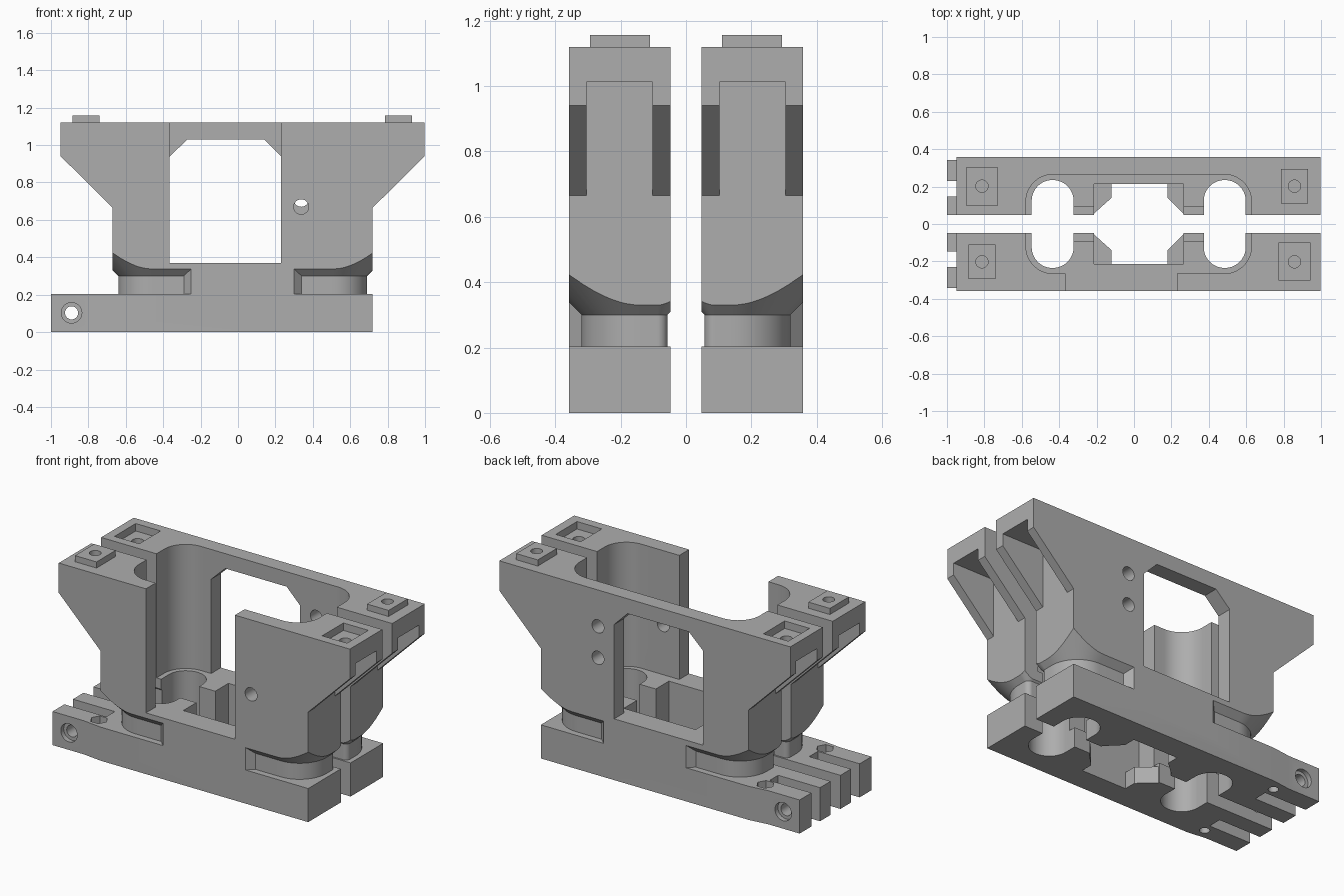
import bpy, bmesh, math

cube = bpy.data.objects.get("Cube")
if cube:
    bpy.data.objects.remove(cube, do_unlink=True)

grey = bpy.data.materials.new("plain grey")
grey.use_nodes = True
COLOUR = (0.42, 0.42, 0.42, 1)
grey.diffuse_color = COLOUR
grey.node_tree.nodes["Principled BSDF"].inputs["Base Color"].default_value = COLOUR

MID = 0.025               # x of the symmetry plane of the body
INNER, OUTER = 0.047, 0.358


def loft(name, rings):
    """Closed solid through rings that share one point count."""
    bm = bmesh.new()
    loops = [[bm.verts.new(p) for p in ring] for ring in rings]
    n = len(loops[0])
    for a, b in zip(loops, loops[1:]):
        for i in range(n):
            j = (i + 1) % n
            bm.faces.new((a[i], a[j], b[j], b[i]))
    bm.faces.new(loops[0])
    bm.faces.new(loops[-1])
    bmesh.ops.recalc_face_normals(bm, faces=bm.faces)
    mesh = bpy.data.meshes.new(name)
    bm.to_mesh(mesh)
    bm.free()
    mesh.materials.append(grey)
    obj = bpy.data.objects.new(name, mesh)
    bpy.context.collection.objects.link(obj)
    return obj


def prism(name, pts, lo, hi, axis="z"):
    if axis == "z":
        return loft(name, [[(a, b, h) for a, b in pts] for h in (lo, hi)])
    return loft(name, [[(a, h, b) for a, b in pts] for h in (lo, hi)])


def box(name, x, y, z):
    return prism(name, [(x[0], y[0]), (x[1], y[0]), (x[1], y[1]), (x[0], y[1])], *z)


def disc(cx, cy, r, n=32):
    return [(cx + r * math.cos(math.tau * i / n), cy + r * math.sin(math.tau * i / n))
            for i in range(n)]


def rounded(x0, x1, y0, y1, r_out, r_in, d=0.0, n=16):
    """Rectangle with rounded corners, grown outwards by d."""
    corners = ((x1, y1, -1, -1, r_out, 0), (x0, y1, 1, -1, r_out, 90),
               (x0, y0, 1, 1, r_in, 180), (x1, y0, -1, 1, r_in, 270))
    pts = []
    for x, y, sx, sy, r, start in corners:
        for i in range(n + 1):
            t = math.radians(start + 90 * i / n)
            pts.append((x + sx * r + (r + d) * math.cos(t),
                        y + sy * r + (r + d) * math.sin(t)))
    return pts


def combine(target, tool, operation):
    mod = target.modifiers.new("combine", "BOOLEAN")
    mod.operation, mod.solver, mod.object = operation, "EXACT", tool
    bpy.context.view_layer.update()
    graph = bpy.context.evaluated_depsgraph_get()
    mesh = bpy.data.meshes.new_from_object(target.evaluated_get(graph))
    target.modifiers.clear()
    target.data = mesh
    bpy.data.objects.remove(tool, do_unlink=True)


def mirrored(pts):
    return pts + [(2 * MID - x, z) for x, z in reversed(pts)]


def build_half(name, front):
    # Upper body with overhanging ends, flaring out of a rounded neck
    half = prism(name, mirrored([(0.72, 0.15), (0.72, 0.665), (0.998, 0.94), (0.998, 1.12)]),
                 INNER, OUTER, "y")
    flare = [[(x, y, z) for x, y in rounded(-0.64, 0.69, 0.057, 0.32, 0.18, 0.03, d)]
             for z, d in ((0.1, 0), (0.3, 0), (1.25, 0.95))]
    combine(half, loft("neck_flare", flare), "INTERSECT")

    # Central block between the two necks
    block = [(-0.29, INNER), (0.34, INNER), (0.34, 0.32), (0.30, OUTER),
             (-0.25, OUTER), (-0.29, 0.32)]
    combine(half, prism("centre_block", block, 0.1, 0.4), "UNION")

    # Base with the end tab
    base = [(-1, INNER), (0.72, INNER), (0.72, OUTER), (-0.67, OUTER),
            (-0.79, OUTER - 0.015), (-1, OUTER - 0.015)]
    combine(half, prism("base", base, 0, 0.203), "UNION")

    # Bosses stand at one end, matching sockets at the other
    boss_x, socket_x = (-0.813, 0.858) if front else (0.858, -0.813)
    combine(half, box("boss", (boss_x - 0.072, boss_x + 0.072), (0.11, 0.293),
                      (1.05, 1.157)), "UNION")

    cuts = [
        box("socket", (socket_x - 0.083, socket_x + 0.083), (0.1, 0.303), (1.075, 1.3)),
        prism("upper_cavity", rounded(-0.578, 0.628, -0.3, 0.265, 0.145, 0.01), 0.37, 1.3),
        box("centre_well", (-0.215, 0.265), (-0.1, 0.215), (0.1, 0.5)),
        prism("centre_opening", [(-0.215, -0.1), (0.265, -0.1), (0.265, 0.055), (0.18, 0.14),
                                 (0.18, 0.214), (-0.12, 0.214), (-0.12, 0.14),
                                 (-0.215, 0.055)], -0.1, 0.2),
        box("tab_slot", (-1.2, -0.72), (0.148, 0.23), (-0.1, 0.3)),
        prism("pin_hole", disc(-0.89, 0.103, 0.035), -0.1, 0.5, "y"),
        prism("pin_counterbore", disc(-0.89, 0.103, 0.055), 0.315, 0.5, "y"),
        prism("bolt_hole", disc(-0.73, 0.285, 0.028), -0.1, 0.22),
        prism("nut_pocket", disc(-0.73, 0.285, 0.05, 6), 0.14, 0.24),
    ]
    for x in (boss_x, socket_x):
        cuts.append(prism("vertical_hole", disc(x, 0.202, 0.033), 1.04, 1.4))
    for side in (-1, 1):
        # Round-ended wells, side channels and hollows under the overhangs
        x = MID + side * 0.46
        cuts.append(prism("well", rounded(x - 0.112, x + 0.112, -0.3, 0.235, 0.111, 0.01),
                          -0.1, 0.6))
        a, b = sorted((MID + side * 0.2, MID + side * 0.37))
        cuts.append(box("channel", (a, b), (-0.1, 0.09), (0.12, 0.45)))
        a, b = sorted((MID + side * 0.695, MID + side * 1.1))
        cuts.append(box("overhang_hollow", (a, b), (0.102, 0.305), (0.5, 1.012)))

    # Window: open at the top in front, closed with chamfered corners behind
    if front:
        cuts.append(box("window", (-0.365, 0.23), (0, 0.5), (0.37, 1.4)))
    else:
        cuts.append(prism("window", [(-0.365, 0.37), (0.23, 0.37), (0.23, 0.94), (0.14, 1.03),
                                     (-0.27, 1.03), (-0.365, 0.94)], 0, 0.5, "y"))
    for z in ((0.67,) if front else (0.71, 0.9)):
        cuts.append(prism("screw_hole", disc(0.338, z, 0.04), 0.15, 0.5, "y"))
    for cut in cuts:
        combine(half, cut, "DIFFERENCE")

    # Reflect the front half across the gap
    if front:
        for v in half.data.vertices:
            v.co.y = -v.co.y
        half.data.flip_normals()
    bpy.ops.object.select_all(action="DESELECT")
    half.select_set(True)
    bpy.context.view_layer.objects.active = half
    bpy.ops.object.shade_smooth_by_angle(angle=math.radians(25))


build_half("front_half", True)
build_half("back_half", False)
